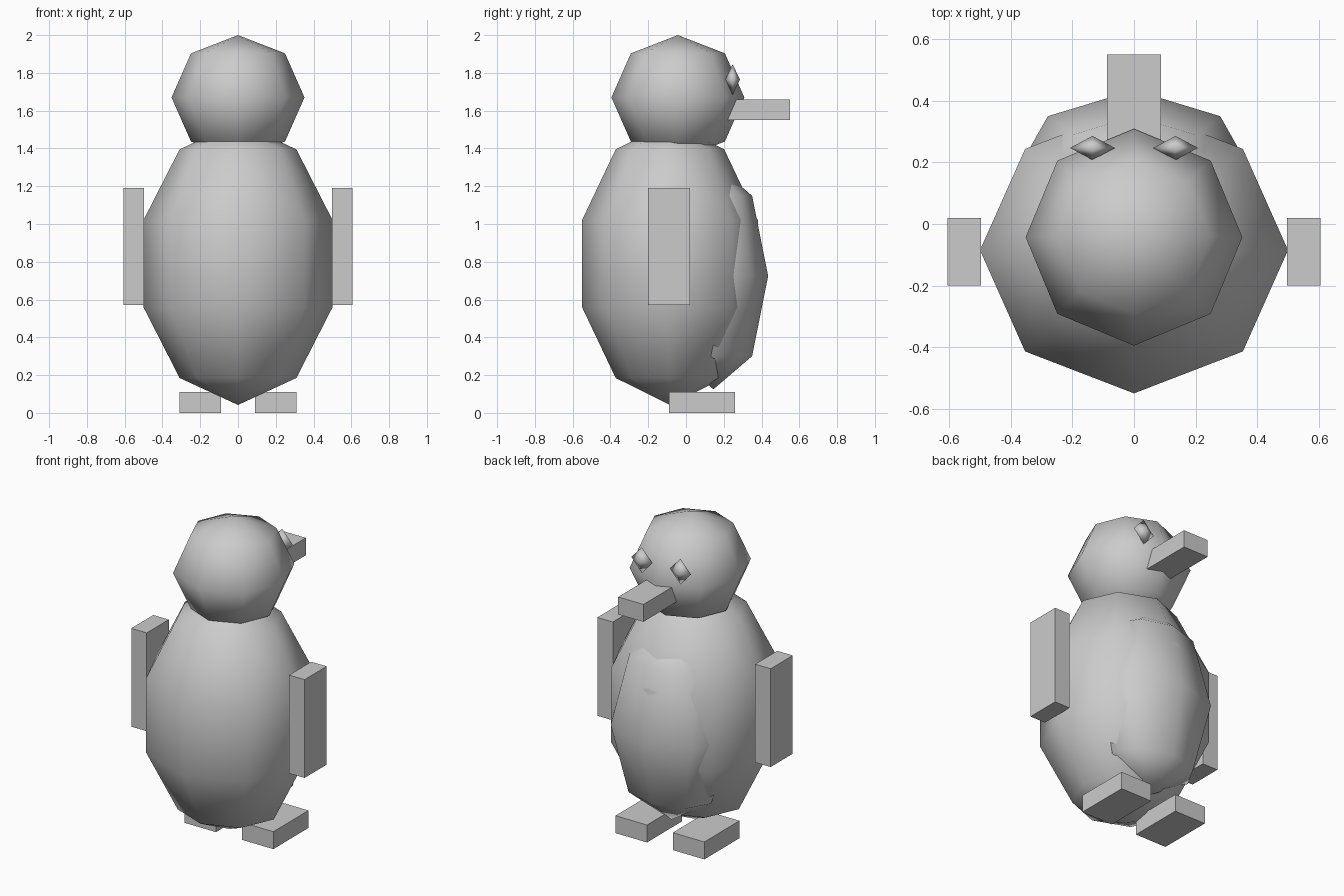
import bpy, bmesh
from math import sin, cos, pi

if "Cube" in bpy.data.objects:
    bpy.data.objects.remove(bpy.data.objects["Cube"])

grey = bpy.data.materials.new("plain grey")
grey.diffuse_color = (0.6, 0.6, 0.6, 1)
grey.use_nodes = True
grey.node_tree.nodes["Principled BSDF"].inputs["Base Color"].default_value = grey.diffuse_color


def finish(name, bm, smooth):
    bmesh.ops.recalc_face_normals(bm, faces=bm.faces)
    for f in bm.faces:
        f.smooth = smooth
    me = bpy.data.meshes.new(name)
    bm.to_mesh(me)
    bm.free()
    me.materials.append(grey)
    ob = bpy.data.objects.new(name, me)
    bpy.context.collection.objects.link(ob)


def ball(name, centre, radii, segments, rings):
    """Low-poly ellipsoid with a vertex on each horizontal axis."""
    bm = bmesh.new()

    def vert(t, a):
        d = (sin(t) * cos(a), sin(t) * sin(a), cos(t))
        return bm.verts.new([c + r * k for c, r, k in zip(centre, radii, d)])

    top, bottom = vert(0, 0), vert(pi, 0)
    loops = [[vert(pi * i / rings, 2 * pi * j / segments) for j in range(segments)]
             for i in range(1, rings)]
    for j in range(segments):
        k = (j + 1) % segments
        bm.faces.new((top, loops[0][j], loops[0][k]))
        bm.faces.new((bottom, loops[-1][k], loops[-1][j]))
        for a, b in zip(loops, loops[1:]):
            bm.faces.new((a[j], b[j], b[k], a[k]))
    finish(name, bm, True)


def box(name, x, y, z):
    """Box from (min, max) pairs."""
    bm = bmesh.new()
    bmesh.ops.create_cube(bm, size=1)
    for v in bm.verts:
        v.co = [(lo + hi) / 2 + c * (hi - lo) for c, (lo, hi) in zip(v.co, (x, y, z))]
    finish(name, bm, False)


# Body, belly bulge and head
ball("body", (0, -0.085, 0.79), (0.526, 0.489, 0.748), 8, 5)
ball("belly", (0, 0.145, 0.725), (0.396, 0.29, 0.6), 8, 4)
ball("head", (0, -0.043, 1.67), (0.352, 0.352, 0.33), 8, 4)

# Beak
box("beak", (-0.088, 0.088), (0.2, 0.55), (1.55, 1.66))

# Paired eyes, flippers and feet
for side, s in (("left", -1), ("right", 1)):
    ball(side + "_eye", (s * 0.135, 0.247, 1.765), (0.073, 0.039, 0.08), 4, 2)
    box(side + "_flipper", sorted((s * 0.497, s * 0.605)), (-0.2, 0.02), (0.57, 1.19))
    box(side + "_foot", sorted((s * 0.09, s * 0.31)), (-0.09, 0.26), (0, 0.11))
